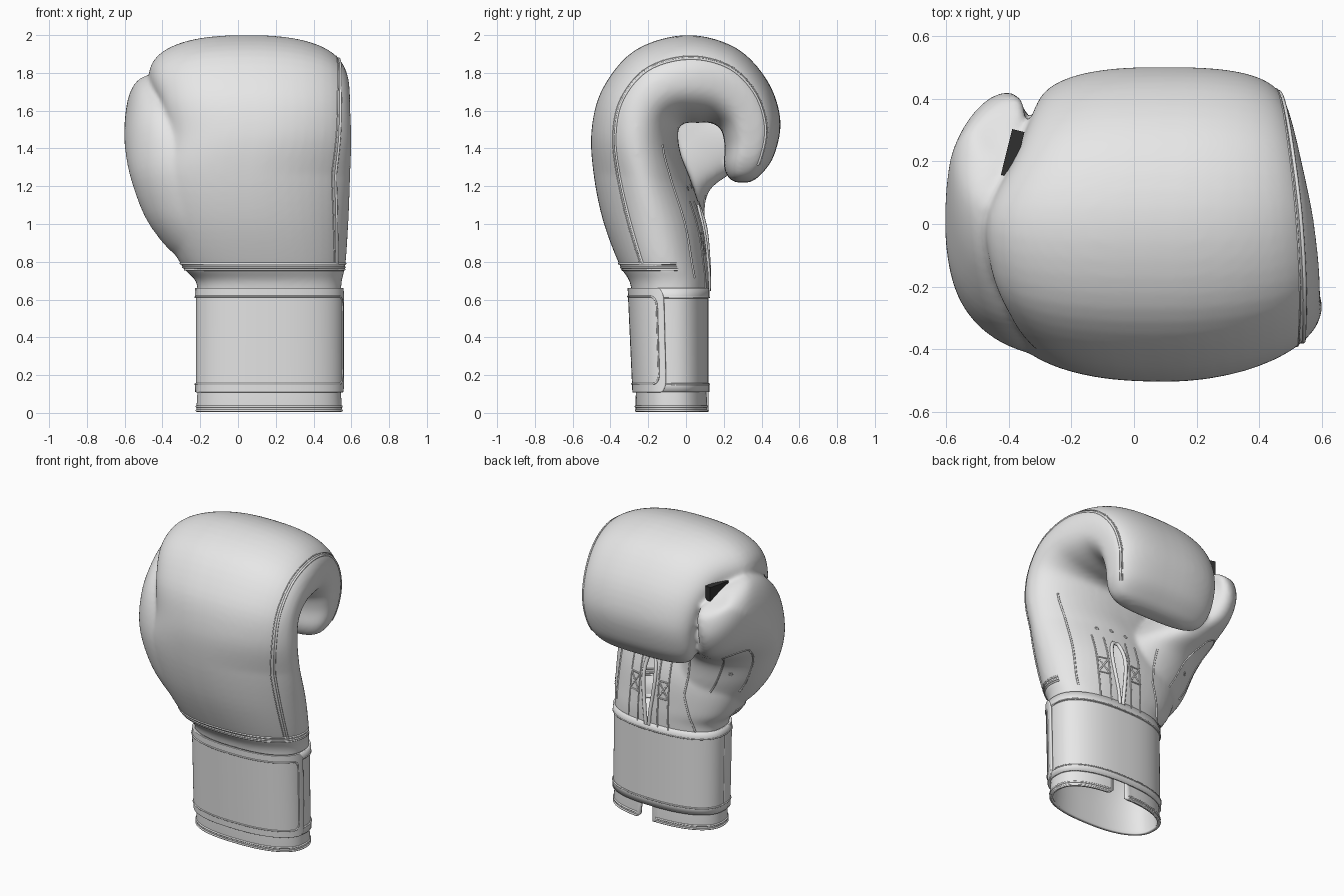
import bpy, bmesh
from math import sin, cos, asin, degrees, pi, radians, copysign
from mathutils import Vector
from mathutils.bvhtree import BVHTree

cube = bpy.data.objects.get("Cube")
if cube:
    bpy.data.objects.remove(cube, do_unlink=True)


def material(name, v):
    m = bpy.data.materials.new(name)
    m.use_nodes = True
    m.diffuse_color = (v, v, v, 1)
    m.node_tree.nodes["Principled BSDF"].inputs["Base Color"].default_value = (v, v, v, 1)
    return m


LEATHER = material("pale grey leather", 0.8)
DARK = material("black webbing", 0.03)


def add_mesh(name, verts, faces):
    me = bpy.data.meshes.new(name)
    me.from_pydata(verts, [], faces)
    me.materials.append(LEATHER)
    ob = bpy.data.objects.new(name, me)
    bpy.context.collection.objects.link(ob)
    return ob


def smooth(ob, angle=40):
    bpy.ops.object.select_all(action='DESELECT')
    ob.select_set(True)
    bpy.context.view_layer.objects.active = ob
    bpy.ops.object.shade_smooth_by_angle(angle=radians(angle))


def power(v, n=2.5):
    return copysign(abs(v) ** (2 / n), v)


# Stations: outer (y, z), inner (y, z), left x, right x
HAND = [(-.285, .62, .12, .62, -.215, .545), (-.30, .70, .122, .70, -.225, .55),
        (-.355, .79, .12, .79, -.305, .57), (-.44, 1.02, .10, 1.0, -.40, .585),
        (-.49, 1.27, .03, 1.22, -.43, .595), (-.50, 1.5, -.03, 1.38, -.37, .60),
        (-.44, 1.72, -.04, 1.5, -.40, .595), (-.27, 1.92, 0, 1.535, -.455, .59),
        (0, 2.0, .06, 1.535, -.47, .57), (.26, 1.935, .13, 1.535, -.385, .535),
        (.43, 1.76, .185, 1.5, -.335, .505), (.5, 1.55, .205, 1.41, -.31, .48),
        (.465, 1.36, .2, 1.31, -.29, .45), (.39, 1.255, .225, 1.245, -.24, .39),
        (.335, 1.22, .265, 1.22, -.13, .28)]
THUMB = [(-.30, .80, .05, .80, -.29, .2), (-.36, .90, .08, .88, -.39, .2),
         (-.41, 1.08, .09, 1.0, -.495, .16), (-.42, 1.32, .12, 1.17, -.57, .06),
         (-.33, 1.55, .24, 1.27, -.60, -.13), (-.15, 1.71, .355, 1.36, -.60, -.29),
         (.04, 1.785, .415, 1.49, -.58, -.36), (.18, 1.76, .41, 1.61, -.53, -.37),
         (.26, 1.71, .36, 1.66, -.47, -.39)]


def station(st, s):
    """Smooth interpolation along a list of stations."""
    i = min(int(s), len(st) - 2)
    f = s - i
    a, b, c, d = (st[max(0, min(k, len(st) - 1))] for k in range(i - 1, i + 3))
    return [.5 * (2 * q + (r - p) * f + (2 * p - 5 * q + 4 * r - u) * f ** 2
                  + (3 * q - p - 3 * r + u) * f ** 3) for p, q, r, u in zip(a, b, c, d)]


def boxiness(s):
    """The panel side of the hand is rounder at the middle of the back."""
    return 1.8 + .15 * abs(s - 4)


def surface(st, s, deg):
    """Point on the padded section; 90 degrees is the outer side, 0 is +x."""
    oy, oz, iy, iz, xl, xr = station(st, s)
    c, n, lean = cos(radians(deg)), 2, .06
    if st is HAND:
        n, lean = boxiness(s) if c > 0 else 2.5, 0
    u, v = power(c, n), power(sin(radians(deg)), n)
    # The thumb leans in towards the fist at its tip
    return Vector(((xl + xr) / 2 + u * (xr - xl) / 2 + lean * max(0, -v),
                   (oy + iy) / 2 + v * (oy - iy) / 2, (oz + iz) / 2 + v * (oz - iz) / 2))


def grid_faces(rows, cols, closed):
    return [(r * cols + c, r * cols + (c + 1) % cols,
             (r + 1) * cols + (c + 1) % cols, (r + 1) * cols + c)
            for r in range(rows - 1) for c in range(cols if closed else cols - 1)]


# Padded hand and thumb, fused into one soft body
verts, faces = [], []
for st in (HAND, THUMB):
    rows, cols, base = (len(st) - 1) * 5 + 1, 48, len(verts)
    verts += [surface(st, r / 5, c * 360 / cols) for r in range(rows) for c in range(cols)]
    part = grid_faces(rows, cols, True)
    part += [tuple(reversed(range(cols))), tuple(range((rows - 1) * cols, rows * cols))]
    faces += [tuple(base + i for i in f) for f in part]
hand = add_mesh("padded_hand", verts, faces)
bm = bmesh.new()
bm.from_mesh(hand.data)
bmesh.ops.recalc_face_normals(bm, faces=bm.faces)
bm.to_mesh(hand.data)
bm.free()
mod = hand.modifiers.new("fuse", 'REMESH')
mod.mode, mod.voxel_size = 'VOXEL', .013
mod = hand.modifiers.new("soften", 'SMOOTH')
mod.factor, mod.iterations = .5, 10
deps = bpy.context.evaluated_depsgraph_get()
fused = bpy.data.meshes.new_from_object(hand.evaluated_get(deps))
hand.modifiers.clear()
hand.data = fused
tree = BVHTree.FromPolygons([v.co for v in fused.vertices], [p.vertices for p in fused.polygons])

# Open the wrist and the teardrop lace slot in the palm
MID = .2


def half_width(z):
    f = (z - .64) / .46
    return .012 + .034 * sin(pi * f ** 2) ** .7 if 0 < f < 1 else 0


bm = bmesh.new()
bm.from_mesh(fused)
holes = []
for f in bm.faces:
    c = f.calc_center_median()
    if c.z < .645 or (f.normal.y > .3 and abs(c.x - MID) < half_width(c.z)):
        holes.append(f)
bmesh.ops.delete(bm, geom=holes, context='FACES')
bm.to_mesh(fused)
bm.free()
smooth(hand, 80)


def tube(name, lines, r=.006, closed=False):
    cu = bpy.data.curves.new(name, 'CURVE')
    cu.dimensions, cu.bevel_depth, cu.bevel_resolution = '3D', r, 2
    cu.materials.append(LEATHER)
    for pts in lines:
        sp = cu.splines.new('POLY')
        sp.points.add(len(pts) - 1)
        for p, co in zip(sp.points, pts):
            p.co = (*co, 1)
        sp.use_cyclic_u = closed
    ob = bpy.data.objects.new(name, cu)
    bpy.context.collection.objects.link(ob)


def snapped(pts):
    return [tree.find_nearest(p)[0] for p in pts]


def panel_seam(v):
    """Line at a constant inset from the outer edge of the hand."""
    return snapped([surface(HAND, s, degrees(asin(v ** (boxiness(s) / 2))))
                    for s in (2 + i * .1 for i in range(104))])


def on_palm(x, z):
    hit = tree.ray_cast(Vector((x, .17, z)), Vector((0, -1, 0)))[0]
    return hit or Vector((x, .1, z))


def palm_line(points, n=14):
    out = []
    for (x0, z0), (x1, z1) in zip(points, points[1:]):
        out += [on_palm(x0 + (x1 - x0) * i / n, z0 + (z1 - z0) * i / n) for i in range(n + 1)]
    return out


# Piping and stitch lines on the hand and thumb
tube("side_piping", [panel_seam(.47)], .007)
tube("side_stitching", [panel_seam(.53)], .003)
tube("wrist_trim", [snapped([surface(HAND, s, a) for a in range(-15, 186, 4)])
                    for s in (1.75, 1.86, 2)], .006)
tube("palm_side_seam", [snapped([surface(HAND, 1.2 + i * .1, -38) for i in range(40)])], .006)
thumb_loop = [surface(THUMB, 1.6 + i * .1, 212) for i in range(24)]
thumb_loop += [surface(THUMB, 3.95 + .15 * sin(i * pi / 8), 212 + 4 * i) for i in range(1, 8)]
thumb_loop += [surface(THUMB, 3.9 - i * .1, 244) for i in range(24)]
tube("thumb_seam", [snapped(thumb_loop)], .005)

# Lace slot piping and the two stitched straps beside it
levels = [.645 + .45 * i / 30 for i in range(31)]
edge = [[on_palm(MID + k * half_width(z), z) for z in levels] for k in (-1, 1)]
tube("lace_piping", [edge[0] + edge[1][::-1]], .012)
strap_lines = []
for k in (-1, 1):
    a, b = MID + k * .075, MID + k * .15
    for x in (a, b):
        strap_lines.append(palm_line([(x, .64), (x, 1.12)], 30))
    for p, q in (((a, .84), (b, .95)), ((b, .84), (a, .95)),
                 ((a, .84), (b, .84)), ((a, .95), (b, .95))):
        strap_lines.append(palm_line([p, q]))
tube("lace_strap_stitching", strap_lines, .005)
tube("palm_edge_seam", [palm_line([(-.12, .66), (-.06, .9), (-.1, 1.15)], 20)], .006)
tube("vent_eyelets", [[on_palm(x + .01 * cos(a * pi / 5), z + .01 * sin(a * pi / 5))
                       for a in range(10)]
                      for x, z in ((.1, 1.19), (.2, 1.2), (.3, 1.19), (-.36, 1.1))], .003, True)


# Cuff walls follow one rounded outline that tapers slightly with height
def cuff_point(z, deg, e=0):
    f = z / .66
    x0, x1, y0, y1 = -.222 - e, .552 + e, -.268 - .03 * f - e, .118 + e
    return Vector(((x0 + x1) / 2 + (x1 - x0) / 2 * power(cos(radians(deg)), 2.4),
                   (y0 + y1) / 2 + (y1 - y0) / 2 * power(sin(radians(deg)), 2.4), z))


def wall(name, rows, start, end, thick, fade=1, cols=96):
    """Rows are (height, outset, shortening of the end); fade eases in the start."""
    pts = [cuff_point(z, start + (end - cut - start) * c / (cols - 1), e * min(1, c / fade))
           for z, e, cut in rows for c in range(cols)]
    ob = add_mesh(name, pts, grid_faces(len(rows), cols, False))
    mod = ob.modifiers.new("thickness", 'SOLIDIFY')
    mod.thickness, mod.offset = thick, -1
    smooth(ob)


wall("wrist_lining", [(.006, -.006, 6), (.014, -.003, 2.5), (.03, -.002, .5), (.12, -.008, 0),
                      (.62, -.01, 0)], 90, 440, .014)
wall("wrist_strap", [(.11, .006, 0), (.15, .006, 0), (.156, 0, 0), (.605, 0, 0),
                     (.612, .006, 0), (.66, .006, 0)], -90, 270, .012)
# Strap end with rounded corners
LOW, HIGH = .109, .661
rounded = []
for i in range(9):
    a = i * pi / 16
    rounded.append((LOW + .07 * (1 - cos(a)), .011, 8 * (1 - sin(a))))
rounded += [(LOW + HIGH - z, e, cut) for z, e, cut in reversed(rounded)]
wall("strap_tab", rounded, 180, 355, .012, 12)
path = [(LOW + .045, a) for a in range(196, 337, 3)]
path += [(LOW + .045 + .05 * (1 - cos(i * pi / 12)), 337 + 9 * sin(i * pi / 12))
         for i in range(7)]
path += [(LOW + HIGH - z, a) for z, a in reversed(path)]
tube("strap_tab_stitching", [[cuff_point(z, a, .011) for z, a in path]], .005)
tube("strap_edge_piping", [[cuff_point(z, a, .004) for a in range(0, 196, 4)]
                           for z in (.152, .612)], .005)
tube("lining_hem", [[cuff_point(z, a, -.003) for a in range(92, 437, 4)] for z in (.012, .034)],
     .006)

# Webbing that ties the thumb to the fist
bpy.ops.mesh.primitive_cube_add(size=1, location=(-.387, .225, 1.705),
                                rotation=(0, 0, radians(-14)))
tie = bpy.context.object
tie.name = "thumb_tie"
tie.scale = (.04, .15, .15)
tie.data.materials.append(DARK)
